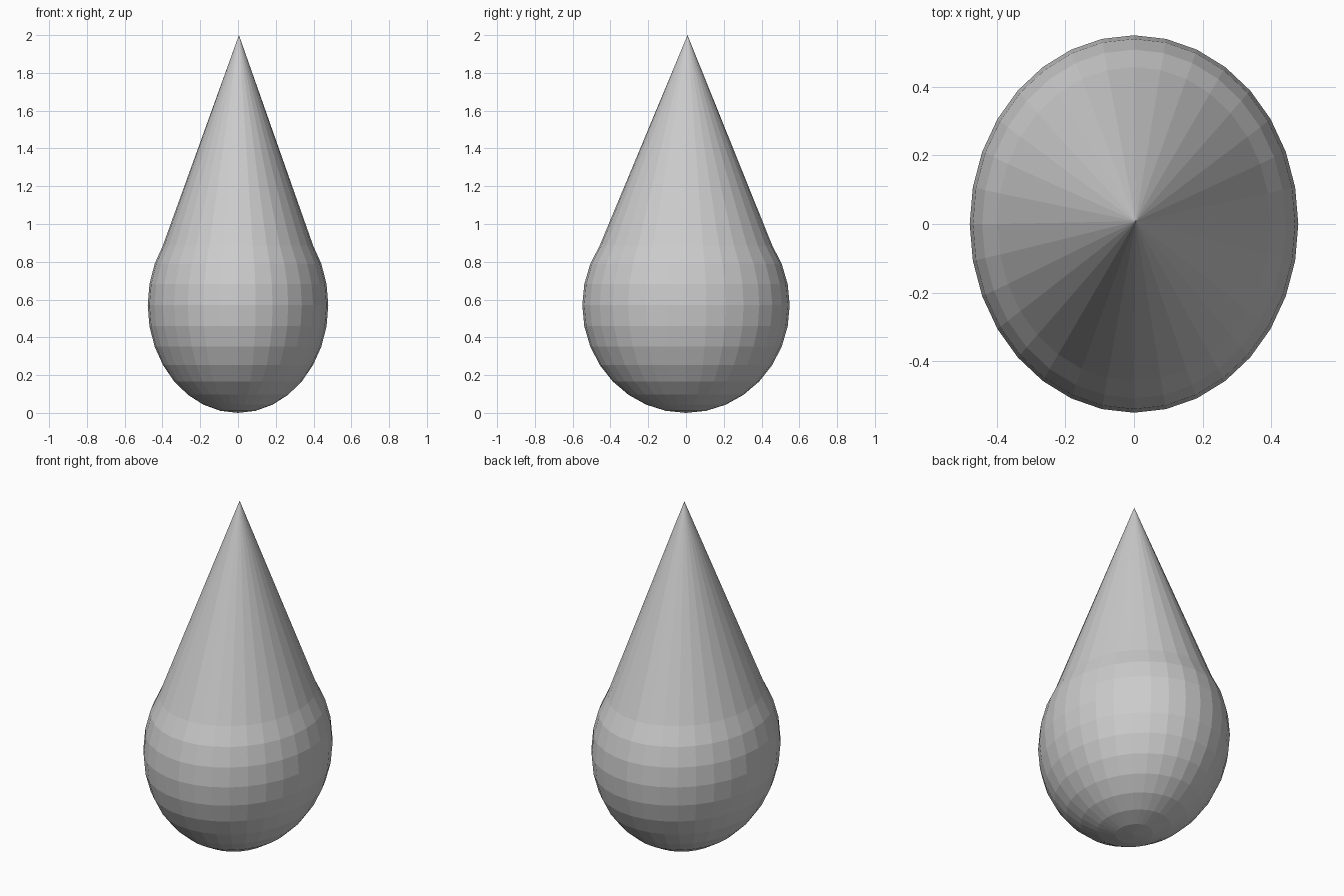
import bpy, bmesh
from mathutils import Vector

if "Cube" in bpy.data.objects:
    bpy.data.objects.remove(bpy.data.objects["Cube"])

RX, RY, RZ = 0.478, 0.549, 0.57   # radii of the round lower body
APEX = Vector((0.005, 0.008, 2.0))

bm = bmesh.new()

# Round body: low-poly sphere
bmesh.ops.create_uvsphere(bm, u_segments=32, v_segments=16, radius=1.0)

# Cut away the cap above the fourth ring over the equator
cap = [v for v in bm.verts if v.co.z > 0.6]
bmesh.ops.delete(bm, geom=cap, context='VERTS')
for v in bm.verts:
    v.co = Vector((v.co.x * RX, v.co.y * RY, (v.co.z + 1) * RZ))

# Pointed top: a fan from the open ring to the tip
rim = [e for e in bm.edges if e.is_boundary]
tip = bm.verts.new(APEX)
for e in rim:
    bm.faces.new((e.verts[0], e.verts[1], tip))
bmesh.ops.recalc_face_normals(bm, faces=bm.faces)

mesh = bpy.data.meshes.new("teardrop")
bm.to_mesh(mesh)
bm.free()
drop = bpy.data.objects.new("teardrop", mesh)
bpy.context.collection.objects.link(drop)
